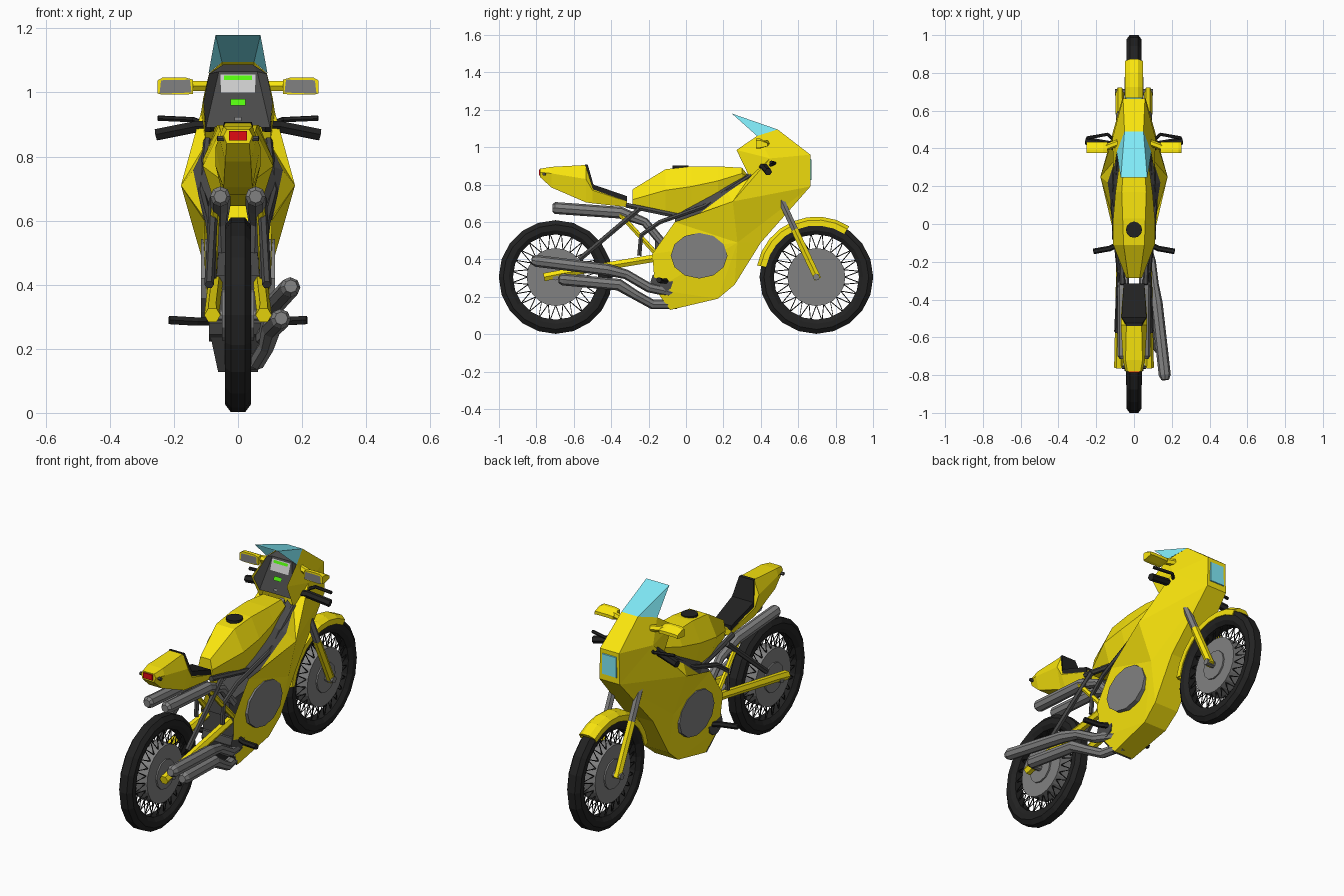
import bpy, bmesh, math
from math import sin, cos, pi


def mat(name, r, g, b):
    m = bpy.data.materials.new(name)
    m.diffuse_color = (r, g, b, 1)
    return m


YELLOW = mat("yellow", 0.96, 0.79, 0.004)
BLACK = mat("black", 0.016, 0.016, 0.016)
DARK = mat("dark", 0.07, 0.07, 0.07)
METAL = mat("metal", 0.22, 0.22, 0.22)
GLASS = mat("glass", 0.22, 0.84, 0.95)
LIGHT = mat("pale", 0.72, 0.72, 0.72)
GREEN = mat("green", 0.09, 0.95, 0.005)
RED = mat("red", 0.75, 0.003, 0.006)


def mesh(name, verts, faces, m, mirror=False):
    """Flat mesh; with mirror, the right half is copied to the left."""
    bm = bmesh.new()
    for s in ((1, -1) if mirror else (1,)):
        vs = [bm.verts.new((s * x, y, z)) for x, y, z in verts]
        for f in faces:
            bm.faces.new([vs[i] for i in f])
    bmesh.ops.remove_doubles(bm, verts=bm.verts, dist=0.0005)
    bmesh.ops.recalc_face_normals(bm, faces=bm.faces)
    me = bpy.data.meshes.new(name)
    bm.to_mesh(me)
    bm.free()
    me.materials.append(m)
    ob = bpy.data.objects.new(name, me)
    bpy.context.collection.objects.link(ob)
    return ob


def bridge(name, rings, m, closed=False, mirror=False):
    """Skin a list of point rings of equal length."""
    n, k = len(rings[0]), len(rings)
    faces = [(i * n + j, i * n + (j + 1) % n, (i + 1) % k * n + (j + 1) % n, (i + 1) % k * n + j)
             for i in range(k if closed else k - 1) for j in range(n)]
    if not closed:
        faces += [tuple(range(n)), tuple(range((k - 1) * n, k * n))]
    return mesh(name, [p for r in rings for p in r], faces, m, mirror)


def loft(name, sections, m):
    """Sections are (y, half profile of (x, z) from top to bottom)."""
    return bridge(name, [[(x, y, z) for x, z in h] + [(-x, y, z) for x, z in reversed(h)]
                         for y, h in sections], m)


def tubes(name, paths, r, m, mirror=False, res=1):
    """Bevelled poly paths; a fourth value on a point scales the radius."""
    cu = bpy.data.curves.new(name, 'CURVE')
    cu.dimensions = '3D'
    cu.bevel_depth, cu.bevel_resolution, cu.use_fill_caps = r, res, True
    for s in ((1, -1) if mirror else (1,)):
        for path in paths:
            sp = cu.splines.new('POLY')
            sp.points.add(len(path) - 1)
            sp.use_smooth = False
            for p, q in zip(sp.points, path):
                p.co = (s * q[0], q[1], q[2], 1)
                p.radius = q[3] if len(q) > 3 else 1
    tmp = bpy.data.objects.new(name + "_path", cu)
    bpy.context.collection.objects.link(tmp)
    bpy.context.view_layer.update()
    me = bpy.data.meshes.new_from_object(tmp.evaluated_get(bpy.context.evaluated_depsgraph_get()))
    bpy.data.objects.remove(tmp)
    me.name = name
    me.materials.clear()
    me.materials.append(m)
    me.shade_flat()
    ob = bpy.data.objects.new(name, me)
    bpy.context.collection.objects.link(ob)
    return ob


def disc(name, c, r, half, m, n=16, rz=None):
    """Cylinder along x."""
    return bridge(name, [[(c[0] + s * half, c[1] + r * cos(2 * pi * i / n), c[2] + (rz or r) * sin(2 * pi * i / n))
                          for i in range(n)] for s in (-1, 1)], m)


# wheels: tyre, brake discs, hub and crossed spokes
TYRE = [(-.022, .304), (.022, .304), (.04, .28), (.04, .25), (.025, .228), (-.025, .228), (-.04, .25), (-.04, .28)]
for tag, wy in (("front", .697), ("rear", -.697)):
    at = lambda x, r, a: (x, wy + r * cos(a), .306 + r * sin(a))
    bridge(tag + "_tyre", [[at(x, r, 2 * pi * i / 20) for x, r in TYRE] for i in range(20)], BLACK, closed=True)
    disc(tag + "_brake_disc", (0, wy, .306), .155, .042, METAL, 20)
    disc(tag + "_hub", (0, wy, .306), .08, .05, METAL, 12)
    disc(tag + "_axle", (0, wy, .306), .018, .1, METAL, 8)
    tubes(tag + "_spokes", [[at(.03, .15, 2 * pi * i / 24), at(.015, .235, 2 * pi * i / 24 + d)]
                            for i in range(24) for d in (-.13, .13)], .0025, BLACK, True, 0)

# front mudguard
guard = []
for i in range(9):
    a = math.radians(57 + i * 14)
    guard.append([(x, .697 + r * cos(a), .306 + r * sin(a)) for x, r in
                  ((.048, .275), (.048, .305), (.022, .323), (-.022, .323), (-.048, .305), (-.048, .275),
                   (-.042, .275), (-.042, .302), (.042, .302), (.042, .275))])
bridge("front_mudguard", guard, YELLOW)

# front fork
tubes("fork_upper", [[(.075, .48, .78), (.075, .60, .52)]], .02, METAL, True)
tubes("fork_lower", [[(.075, .58, .56), (.075, .705, .295)]], .022, YELLOW, True)

# fairing, right half with centre points mirrored
F = [(.05, .49, 1.095), (.09, .38, 1.06), (.108, .27, .985), (.10, .34, .84), (.058, .665, .96),
     (.062, .665, .79), (.115, .45, .94), (.178, .25, .71), (.14, .22, .757), (.105, -.06, .60),
     (.10, -.18, .43), (.085, -.165, .24), (.06, -.085, .13), (.07, .17, .19), (.075, .26, .265),
     (.08, .40, .49), (.115, .275, .49), (0, .49, 1.095), (0, .665, .96), (0, .665, .79),
     (0, .40, .49), (0, .26, .265), (0, .17, .19), (0, -.085, .13), (.11, .03, .615)]
mesh("fairing", F, [(0, 4, 6, 1), (4, 5, 6), (1, 6, 2), (2, 6, 3), (6, 5, 7), (6, 7, 3), (3, 7, 8), (8, 7, 24),
                    (24, 7, 9), (7, 5, 16), (5, 15, 16), (7, 16, 9), (9, 16, 10), (10, 16, 11), (11, 16, 13),
                    (11, 13, 12), (16, 14, 13), (16, 15, 14), (17, 18, 4, 0), (18, 19, 5, 4), (19, 20, 15, 5),
                    (20, 21, 14, 15), (21, 22, 13, 14), (22, 23, 12, 13)], YELLOW, True)
for s, side in ((1, "right"), (-1, "left")):
    disc(side + "_engine_cover", (s * .098, .07, .42), .152, .018, METAL, 12, .122)

# inner shelf between tank and fairing, and the belly's rear plate
mesh("inner_panel", [(.10, .34, .84), (.14, .22, .757), (.11, .03, .615), (.105, -.06, .60), (.06, -.06, .645),
                     (.07, .2, .785), (.055, .35, .87)], [(0, 1, 5, 6), (1, 2, 4, 5), (2, 3, 4)], DARK, True)
mesh("belly_rear_plate", [(0, -.178, .43), (.099, -.178, .43), (.086, -.169, .24), (.062, -.093, .128),
                          (0, -.093, .128), (0, -.169, .24)], [(0, 1, 2, 5), (5, 2, 3, 4)], DARK, True)

# windscreen and headlight
mesh("windscreen", [(0, .49, 1.095), (.05, .49, 1.095), (.092, .38, 1.06), (.07, .245, 1.18), (0, .245, 1.18)],
     [(0, 1, 3, 4), (1, 2, 3)], GLASS, True)
loft("headlight", [(.655, [(.044, .94), (.046, .82)]), (.67, [(.042, .935), (.044, .825)])], GLASS)


# dashboard: small plates on the sloping panel
def dash(name, w, v0, v1, lift, m):
    p = lambda u, v: (u, .325 + .06 * v - lift, .895 + .17 * v)
    mesh(name, [p(-w, v0), p(w, v0), p(w, v1), p(-w, v1)], [(0, 1, 2, 3)], m)


mesh("dash_panel", [(.1, .33, .89), (.108, .29, .97), (.06, .385, 1.065), (0, .385, 1.065), (0, .325, .895),
                    (.09, .38, 1.058), (.045, .48, 1.088), (0, .48, 1.088)],
     [(4, 0, 2, 3), (0, 1, 5, 2), (3, 2, 6, 7), (2, 5, 6)], DARK, True)
dash("instrument_face", .055, .62, .95, .004, LIGHT)
dash("warning_strip", .043, .85, .93, .007, GREEN)
dash("dash_display", .023, .38, .5, .007, GREEN)
dash("ignition_lock", .011, .09, .17, .007, METAL)

# tank with filler cap
loft("fuel_tank", [(-.285, [(.03, .775), (.042, .72), (.035, .68)]),
                   (-.11, [(.055, .882), (.11, .77), (.07, .645)]),
                   (.03, [(.06, .898), (.11, .79), (.07, .645)]),
                   (.17, [(.065, .898), (.098, .82), (.075, .72)]),
                   (.30, [(.055, .89), (.08, .86), (.06, .81)]),
                   (.335, [(.04, .845), (.05, .84), (.05, .835)])], YELLOW)
bridge("filler_cap", [[(.043 * cos(i * pi / 6), -.03 + .043 * sin(i * pi / 6), z) for i in range(12)]
                      for z in (.87, .902)], BLACK)

# tail, seat and lamps
loft("tail", [(-.78, [(.035, .885), (.045, .865), (.035, .84)]),
              (-.72, [(.045, .895), (.058, .86), (.04, .785)]),
              (-.535, [(.04, .905), (.07, .83), (.045, .705)]),
              (-.50, [(.06, .785), (.07, .77), (.045, .70)]),
              (-.315, [(.05, .725), (.055, .71), (.045, .68)])], YELLOW)
loft("seat", [(-.54, [(.042, .908), (.042, .89)]), (-.525, [(.044, .906), (.05, .86)]),
              (-.495, [(.066, .80), (.066, .77)]), (-.315, [(.055, .738), (.055, .71)])], BLACK)
loft("tail_light", [(-.787, [(.028, .88), (.028, .85)]), (-.76, [(.028, .88), (.028, .85)])], RED)
tubes("rear_indicators", [[(.03, -.755, .857), (.065, -.76, .857)]], .009, DARK, True)

# mirrors
bridge("mirror_shell", [[(x, .435, zc + .005), (x, .395, zc + h), (x, .375, zc + h), (x, .375, zc - h),
                         (x, .395, zc - h), (x, .435, zc - .012)]
                        for x, zc, h in ((.14, 1.018, .022), (.165, 1.02, .027), (.235, 1.02, .027),
                                         (.252, 1.017, .02))], YELLOW, mirror=True)
mesh("mirror_glass", [(.145, .372, 1.0), (.245, .372, .996), (.24, .372, 1.038), (.15, .372, 1.04)],
     [(0, 1, 2, 3)], METAL, True)
tubes("mirror_arm", [[(.085, .43, 1.02), (.15, .405, 1.02)]], .018, YELLOW, True)

# handlebars and levers
tubes("handlebar_grip", [[(.08, .40, .895), (.13, .42, .893), (.255, .44, .868)]], .02, BLACK, True)
tubes("brake_lever", [[(.10, .44, .90), (.14, .475, .915), (.25, .455, .92)]], .009, BLACK, True)

# frame, swingarm, shocks and footrests
tubes("frame_spar", [[(.095, .35, .85), (.112, .1, .685), (.09, -.14, .60), (.08, -.24, .53), (.08, -.25, .42)]],
      .013, DARK, True)
tubes("subframe", [[(.06, -.32, .69), (.075, -.03, .63)], [(.075, -.25, .67), (.09, -.57, .40)]], .015, DARK, True)
tubes("seat_strut", [[(.07, -.36, .65), (.08, -.15, .42)]], .014, YELLOW, True)
tubes("swingarm", [[(.08, -.76, .305, 1.1), (.08, -.66, .325), (.07, -.15, .41)]], .023, YELLOW, True)
tubes("footrest", [[(.07, -.1, .285), (.13, -.13, .285), (.215, -.145, .29)]], .015, BLACK, True)

# engine block inside the fairing
loft("engine", [(-.165, [(.06, .50), (.075, .40), (.055, .24)]), (.15, [(.09, .56), (.09, .40), (.05, .21)])], DARK)
disc("gear_case", (0, -.13, .28), .06, .09, DARK, 10)

# upper exhausts under the seat
tubes("upper_exhaust", [[(.055, -.715, .675, .7), (.055, -.70, .675, 1.1), (.055, -.35, .65, 1.1),
                         (.055, -.22, .60, .8), (.05, -.12, .48, .8)]], .029, METAL, True, 2)

# lower exhausts on the right side
tubes("lower_exhaust", [[(.165, -.825, .395, .7), (.163, -.80, .392, 1.1), (.12, -.42, .345, 1.1), (.105, -.32, .32, .9),
                         (.09, -.20, .25, .9), (.05, -.06, .22, .9)],
                        [(.135, -.68, .295, .7), (.133, -.66, .293, 1.1), (.105, -.36, .265, 1.1), (.09, -.27, .21, .9),
                         (.06, -.18, .16, .9), (.03, -.05, .16, .9)]], .029, METAL, res=2)
